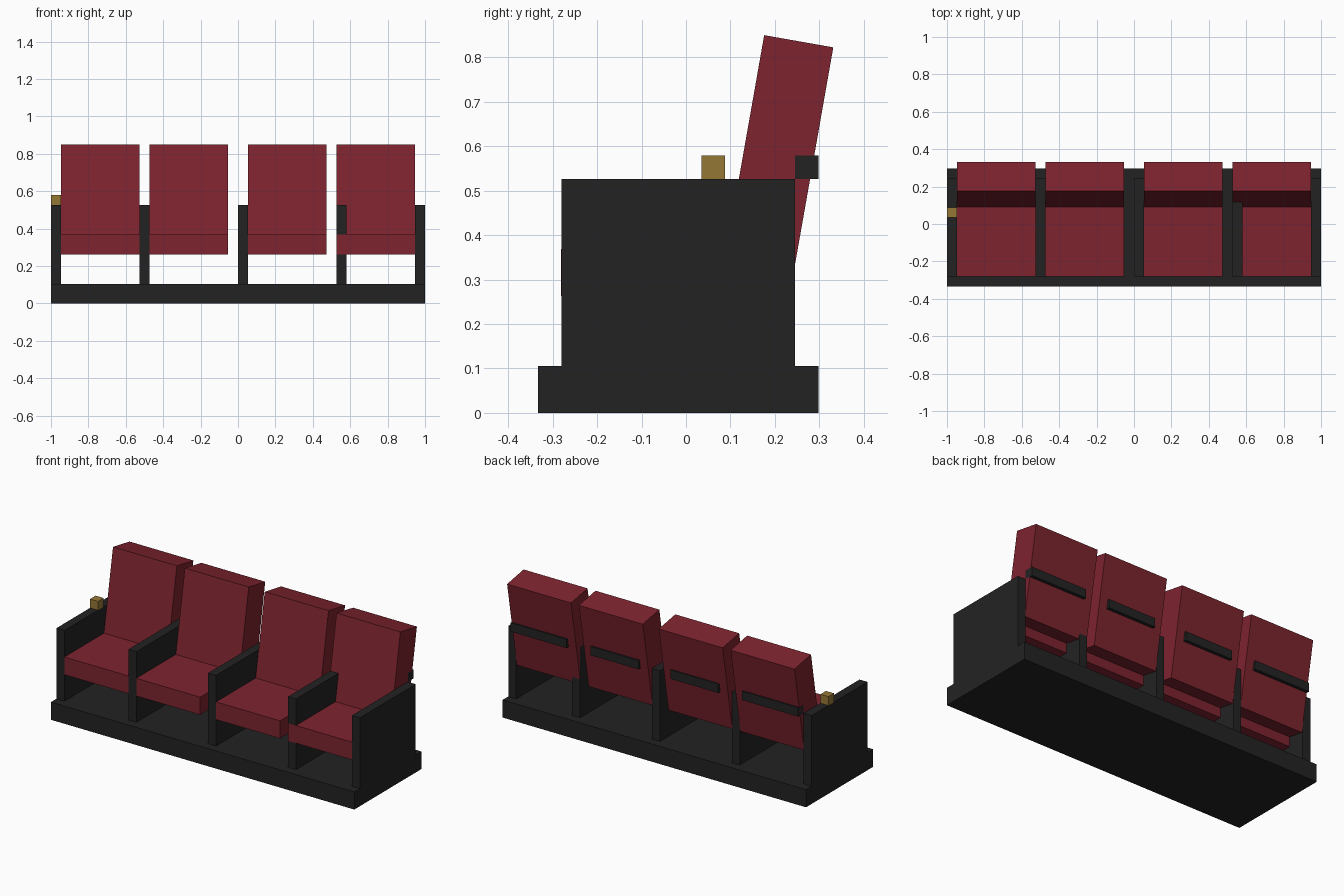
import bpy, math

if "Cube" in bpy.data.objects:
    bpy.data.objects.remove(bpy.data.objects["Cube"])

U = 2 / 19  # one module of the design grid


def material(name, rgb):
    m = bpy.data.materials.new(name)
    m.diffuse_color = (*rgb, 1)
    m.use_nodes = True
    m.node_tree.nodes["Principled BSDF"].inputs["Base Color"].default_value = m.diffuse_color
    return m


RED = material("dark red upholstery", (0.205, 0.017, 0.028))
BLACK = material("charcoal frame", (0.0165, 0.0165, 0.0165))
GOLD = material("brass", (0.30, 0.185, 0.036))


def box(name, x, y, z, mat, tilt=0.0):
    """Box from (min, max) ranges, optionally tilted about its own x axis."""
    bpy.ops.mesh.primitive_cube_add(size=1)
    o = bpy.context.object
    o.name = name
    o.location = [(a + b) / 2 for a, b in (x, y, z)]
    o.scale = [b - a for a, b in (x, y, z)]
    o.rotation_euler.x = tilt
    o.data.materials.append(mat)
    return o


# Plinth
box("base", (-1, 1), (-0.333, 0.298), (0, U), BLACK)

# Side panels that double as armrests
for i, x in enumerate((-1, -5 * U, 0, 5 * U, 9 * U)):
    box(f"armrest_{i + 1}", (x, x + U / 2), (-0.2805, 0.2455), (U, 5 * U), BLACK)

# Seat cushions and reclined backs
BACK_Y, BACK_Z = 0.208, 0.577
for i, x in enumerate((-9 * U, -4.5 * U, U / 2, 5 * U)):
    xs = (x, x + 4 * U)
    box(f"seat_{i + 1}", xs, (-0.2815, 0.14), (2.5 * U, 3.5 * U), RED)
    box(f"backrest_{i + 1}", xs, (BACK_Y - 0.75 * U, BACK_Y + 0.75 * U),
        (BACK_Z - 2.5 * U, BACK_Z + 2.5 * U), RED, -math.radians(10))

# Rails behind the backs, mirrored left and right
for s, side in ((-1, "left"), (1, "right")):
    for a, b, where in ((U, 4 * U, "inner"), (5.5 * U, 9 * U, "outer")):
        box(f"back_rail_{where}_{side}", sorted((s * a, s * b)),
            (0.2455, 0.298), (5 * U, 5.5 * U), BLACK)

# Small brass block on the left armrest
box("armrest_block", (-1, -9.5 * U + U / 2), (0.035, 0.0875), (5 * U, 5.5 * U), GOLD)
